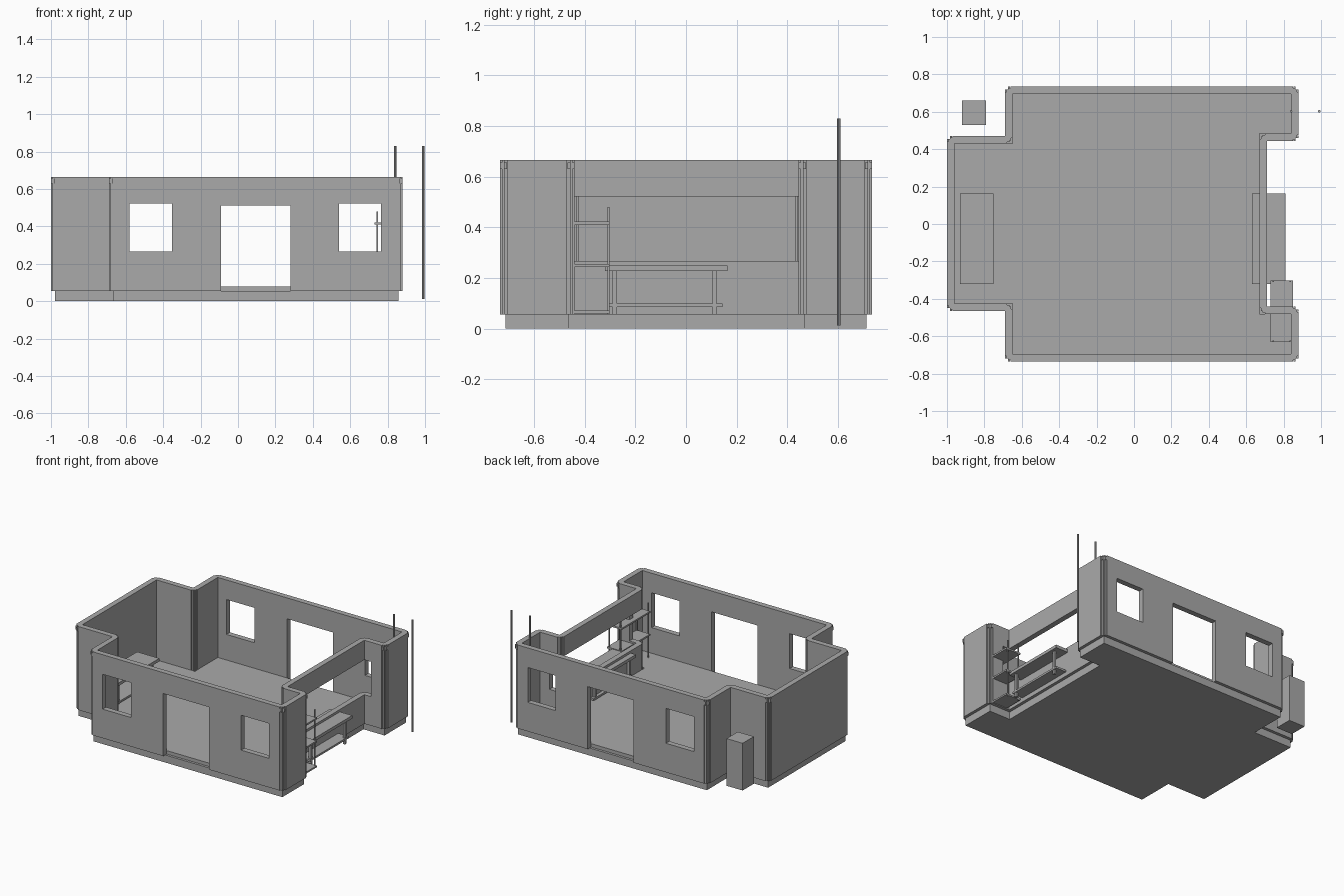
import bpy
import bmesh
from mathutils import Vector

cube = bpy.data.objects.get("Cube")
if cube:
    bpy.data.objects.remove(cube, do_unlink=True)

grey = bpy.data.materials.new("plain_grey")
grey.use_nodes = True
grey.diffuse_color = (0.4, 0.4, 0.4, 1)
grey.node_tree.nodes["Principled BSDF"].inputs["Base Color"].default_value = (0.4, 0.4, 0.4, 1)

WALL_BASE, WALL_TOP, FLOOR = 0.055, 0.665, 0.08


def make_object(name, bm):
    bmesh.ops.recalc_face_normals(bm, faces=bm.faces)
    mesh = bpy.data.meshes.new(name)
    bm.to_mesh(mesh)
    bm.free()
    mesh.materials.append(grey)
    obj = bpy.data.objects.new(name, mesh)
    bpy.context.collection.objects.link(obj)
    return obj


def add_box(bm, x, y, z):
    """Add a box given by its x, y and z ranges."""
    made = bmesh.ops.create_cube(bm, size=1)["verts"]
    for v in made:
        v.co = Vector([(r[0] + r[1]) / 2 + c * (r[1] - r[0]) for c, r in zip(v.co, (x, y, z))])


def boxes(name, ranges):
    bm = bmesh.new()
    for r in ranges:
        add_box(bm, *r)
    return make_object(name, bm)


def prism(name, outline, low, high):
    bm = bmesh.new()
    face = bm.faces.new([bm.verts.new((p[0], p[1], low)) for p in outline])
    top = bmesh.ops.extrude_face_region(bm, geom=[face])["geom"]
    bmesh.ops.translate(bm, vec=(0, 0, high - low),
                        verts=[g for g in top if isinstance(g, bmesh.types.BMVert)])
    return make_object(name, bm)


def corners(outline):
    """Yield each corner with its two edge directions and turn sign."""
    pts = [Vector(p) for p in outline]
    for i, p in enumerate(pts):
        u = (pts[i - 1] - p).normalized()
        v = (pts[(i + 1) % len(pts)] - p).normalized()
        yield p, u, v, v.cross(u)


STEPS = [(0.03, 0), (0.03, 0.008), (0.016, 0.008), (0.016, 0.016),
         (0.008, 0.016), (0.008, 0.03), (0, 0.03)]


def stepped(outline, turn):
    """Cut stair-shaped grooves into corners that turn the given way."""
    result = []
    for p, u, v, sign in corners(outline):
        if sign * turn > 0:
            result += [p + u * a + v * b for a, b in STEPS]
        else:
            result.append(p)
    return result


def inset(outline, d):
    return [p + (u + v) * d * (1 if sign > 0 else -1) for p, u, v, sign in corners(outline)]


def subtract(obj, cutters):
    for cutter in cutters:
        cutter.hide_render = True
        mod = obj.modifiers.new("cut", "BOOLEAN")
        mod.object = cutter
        mod.operation = "DIFFERENCE"
        mod.solver = "EXACT"
    graph = bpy.context.evaluated_depsgraph_get()
    mesh = bpy.data.meshes.new_from_object(obj.evaluated_get(graph))
    obj.modifiers.clear()
    obj.data = mesh
    for cutter in cutters:
        bpy.data.objects.remove(cutter, do_unlink=True)


# Plan outlines, counter-clockwise
outer = [(-1, -0.465), (-0.69, -0.465), (-0.69, -0.735), (0.88, -0.735),
         (0.88, -0.44), (0.71, -0.44), (0.71, 0.445), (0.88, 0.445),
         (0.88, 0.735), (-0.69, 0.735), (-0.69, 0.47), (-1, 0.47)]
inner = inset(outer, 0.04)

# Footing and floor
prism("footing", inset(outer, 0.022), 0, WALL_BASE)
prism("floor", inner, WALL_BASE, FLOOR)

# Walls with door and window openings
walls = prism("walls", stepped(outer, 1), WALL_BASE, WALL_TOP)
room = prism("room_cutter", stepped(inner, -1), 0, 1)
sill, head = 0.267, 0.522
openings = boxes("opening_cutter", [
    ((-0.09, 0.28), (-1, 1), (0.03, 0.512)),
    ((-0.58, -0.352), (-1, 1), (sill, head)),
    ((0.54, 0.765), (-1, 1), (sill, head)),
])
side_windows = boxes("side_window_cutter", [
    ((0.6, 0.8), (-0.37, -0.14), (sill, head)),
    ((0.6, 0.8), (0.14, 0.367), (sill, head)),
])
subtract(walls, [room, openings, side_windows])

# Small caps near the head of each corner groove
caps = []
for p, u, v, sign in corners(outer):
    if sign > 0:
        for along, across in ((u, v), (v, u)):
            c = p + along * 0.022 + across * 0.006
            caps.append(((c.x - 0.006, c.x + 0.006), (c.y - 0.006, c.y + 0.006), (0.63, 0.655)))
boxes("corner_caps", caps)


# Workbenches: top, lower shelf and four legs
def bench(name, x):
    parts = [((x, x + 0.18), (-0.32, 0.163), (0.228, 0.25)),
             ((x + 0.015, x + 0.165), (-0.305, 0.145), (0.086, 0.1))]
    for lx in (x + 0.02, x + 0.145):
        for ly in (-0.29, 0.104):
            parts.append(((lx, lx + 0.017), (ly, ly + 0.017), (WALL_BASE, 0.228)))
    boxes(name, parts)


bench("right_bench", 0.63)
bench("left_bench", -0.93)

# Shelf rack: three boards on four posts
rack = [((0.73, 0.85), (-0.63, -0.302), (z, z + 0.012)) for z in (0.06, 0.243, 0.41)]
for px in (0.74, 0.832):
    for py in (-0.632, -0.31):
        rack.append(((px, px + 0.008), (py, py + 0.008), (WALL_BASE, 0.48)))
boxes("shelf_rack", rack)

# Utility cabinet behind the wing
boxes("utility_cabinet", [((-0.92, -0.79), (0.53, 0.66), (0.045, 0.39))])


# Thin upright poles
def pole(name, x, low):
    bm = bmesh.new()
    bmesh.ops.create_cone(bm, cap_ends=True, segments=8, radius1=0.007, radius2=0.007, depth=0.83 - low)
    bmesh.ops.translate(bm, vec=(x, 0.603, (0.83 + low) / 2), verts=bm.verts)
    make_object(name, bm)


pole("outer_pole", 0.99, 0.012)
pole("inner_pole", 0.84, 0.012)
